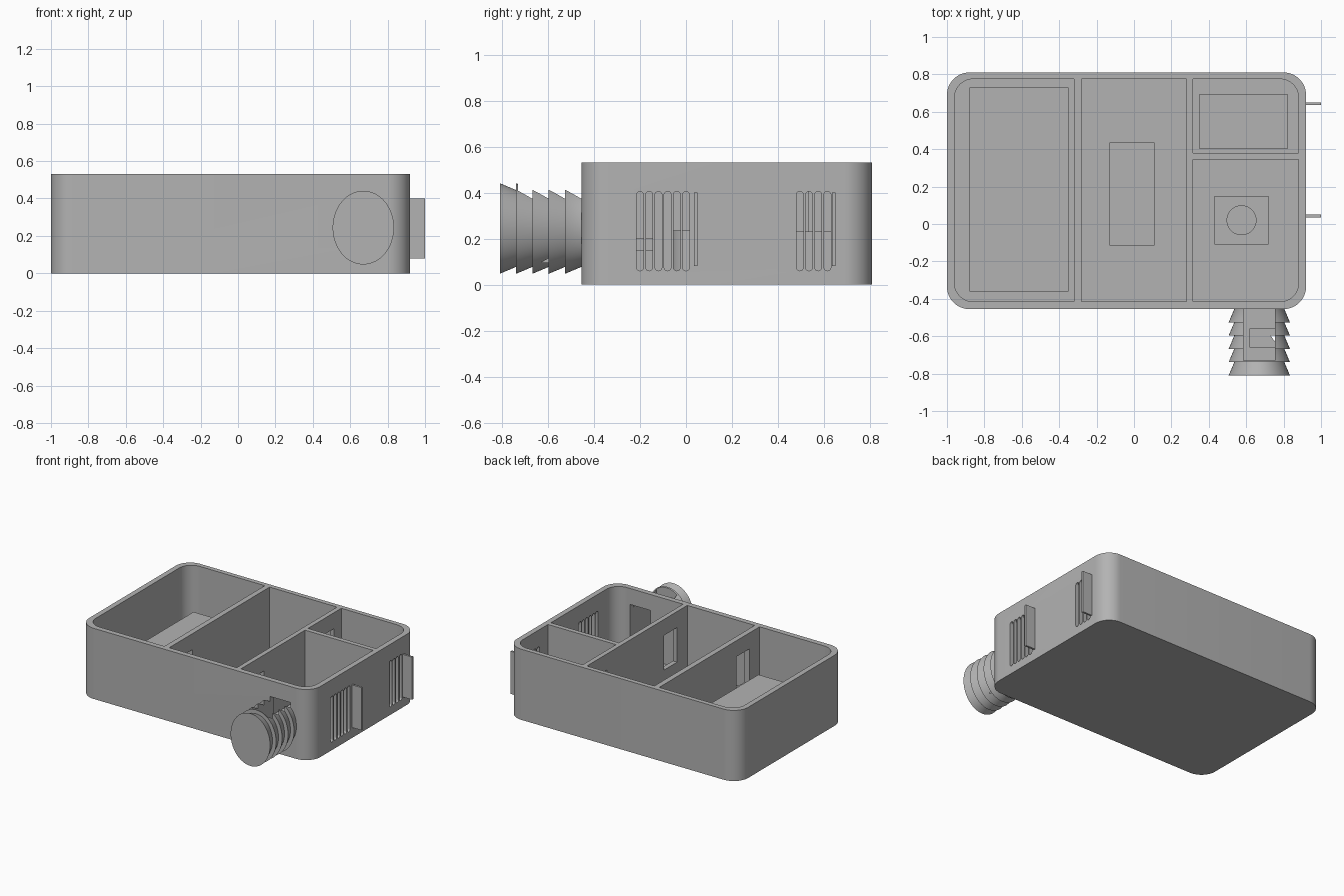
import bpy, bmesh
from math import sin, cos, pi

old = bpy.data.objects.get("Cube")
if old:
    bpy.data.objects.remove(old, do_unlink=True)

grey = bpy.data.materials.new("plain_grey")
grey.use_nodes = True
tone = (0.45, 0.45, 0.45, 1)
grey.diffuse_color = tone
grey.node_tree.nodes["Principled BSDF"].inputs["Base Color"].default_value = tone


def loft(name, rings):
    """Closed solid skinned through equal-length rings of points."""
    bm = bmesh.new()
    loops = [[bm.verts.new(p) for p in ring] for ring in rings]
    n = len(loops[0])
    for a, b in zip(loops, loops[1:]):
        for i in range(n):
            j = (i + 1) % n
            bm.faces.new((a[i], a[j], b[j], b[i]))
    bm.faces.new(loops[0][::-1])
    bm.faces.new(loops[-1])
    bmesh.ops.recalc_face_normals(bm, faces=bm.faces)
    mesh = bpy.data.meshes.new(name)
    bm.to_mesh(mesh)
    bm.free()
    mesh.materials.append(grey)
    ob = bpy.data.objects.new(name, mesh)
    bpy.context.collection.objects.link(ob)
    return ob


def outline(u0, u1, v0, v1, radii=(0, 0, 0, 0), seg=12):
    """Rectangle outline, one radius per corner, anticlockwise from u1 v1."""
    pts = []
    corners = ((u1, v1, 1, 1), (u0, v1, -1, 1), (u0, v0, -1, -1), (u1, v0, 1, -1))
    for k, ((u, v, su, sv), r) in enumerate(zip(corners, radii)):
        steps = seg if r else 0
        for i in range(steps + 1):
            a = (k + i / max(steps, 1)) * pi / 2
            pts.append((u - su * r + r * cos(a), v - sv * r + r * sin(a)))
    return pts


def box(name, x, y, z, radii=(0, 0, 0, 0)):
    pts = outline(*x, *y, radii)
    return loft(name, [[(u, v, h) for u, v in pts] for h in z])


def cut(target, cutter):
    mod = target.modifiers.new("cut", 'BOOLEAN')
    mod.operation, mod.solver, mod.object = 'DIFFERENCE', 'EXACT', cutter
    cutter.hide_render = True
    bpy.context.view_layer.objects.active = target
    bpy.ops.object.modifier_apply(modifier=mod.name)


def discard(cutter):
    bpy.data.objects.remove(cutter, do_unlink=True)


def smooth(ob):
    bpy.ops.object.select_all(action='DESELECT')
    ob.select_set(True)
    bpy.context.view_layer.objects.active = ob
    bpy.ops.object.shade_smooth_by_angle(angle=pi / 6)


FLOOR, HEIGHT, R, RI = 0.04, 0.53, 0.12, 0.1

# Tray shell
tray = box("tray", (-1, 0.92), (-0.455, 0.81), (0, HEIGHT), (R,) * 4)

# Four compartments, rounded only at the outer corners
compartments = [
    ((-0.96, -0.32), (-0.415, 0.775), (0, RI, RI, 0)),
    ((-0.28, 0.28), (-0.415, 0.775), (0, 0, 0, 0)),
    ((0.315, 0.88), (0.38, 0.775), (RI, 0, 0, 0)),
    ((0.315, 0.88), (-0.415, 0.345), (0, 0, 0, RI)),
]
for x, y, radii in compartments:
    c = box("cutter", x, y, (FLOOR, HEIGHT + 0.1), radii)
    cut(tray, c)
    discard(c)

# Openings through the dividers
WINDOW_Z = (0.15, 0.41)
for x, y in (((-0.34, -0.26), (-0.295, -0.14)),
             ((0.26, 0.34), (-0.295, -0.14)),
             ((0.26, 0.34), (0.535, 0.69))):
    c = box("cutter", x, y, WINDOW_Z)
    cut(tray, c)
    discard(c)

# Vent slots in the side wall, each group with an upright fin
for first, count, fin_y in ((-0.2, 6, 0.035), (0.495, 4, 0.635)):
    for i in range(count):
        y = first + 0.04 * i
        pts = outline(y - 0.015, y + 0.015, 0.06, 0.405, (0.0149,) * 4, 6)
        c = loft("cutter", [[(x, u, v) for u, v in pts] for x in (0.86, 0.95)])
        cut(tray, c)
        discard(c)
    box("vent_fin", (0.91, 1.0), (fin_y, fin_y + 0.015), (0.08, 0.4))

# Ribbed oval nozzle with five flared ribs
CX, CZ, RX, RZ, TAPER, PITCH = 0.67, 0.244, 0.164, 0.197, 0.03, 0.071


def oval(y, inset):
    return [(CX + (RX - inset) * cos(2 * pi * i / 64), y,
             CZ + (RZ - inset) * sin(2 * pi * i / 64)) for i in range(64)]


rings = []
for i in range(5):
    rings += [oval(-0.81 + PITCH * i, 0), oval(-0.81 + PITCH * (i + 1), TAPER)]
rings.append(oval(-0.445, TAPER))
nozzle = loft("ribbed_nozzle", rings)

# Channel through the front wall and open along the nozzle top, with a pocket
c = box("cutter", (0.585, 0.755), (-0.73, -0.43), (0.15, 0.6))
cut(nozzle, c)
discard(c)
c = box("cutter", (0.62, 0.755), (-0.66, -0.56), (0.095, 0.2))
cut(nozzle, c)
discard(c)
c = box("cutter", (0.585, 0.755), (-0.5, -0.39), WINDOW_Z)
cut(tray, c)
discard(c)

# Blocks standing on the compartment floors
box("large_block", (-0.88, -0.35), (-0.36, 0.73), (0.02, 0.2))
box("middle_block", (-0.13, 0.11), (-0.115, 0.435), (0.02, 0.14))
box("small_block", (0.35, 0.82), (0.4, 0.695), (0.02, 0.23))
box("motor_plate", (0.43, 0.72), (-0.11, 0.15), (0.02, 0.06))
post = loft("motor_post", [[(0.575 + 0.08 * cos(pi * i / 20), 0.02 + 0.08 * sin(pi * i / 20), z)
                            for i in range(40)] for z in (0.05, 0.235)])

for ob in (tray, nozzle, post):
    smooth(ob)
